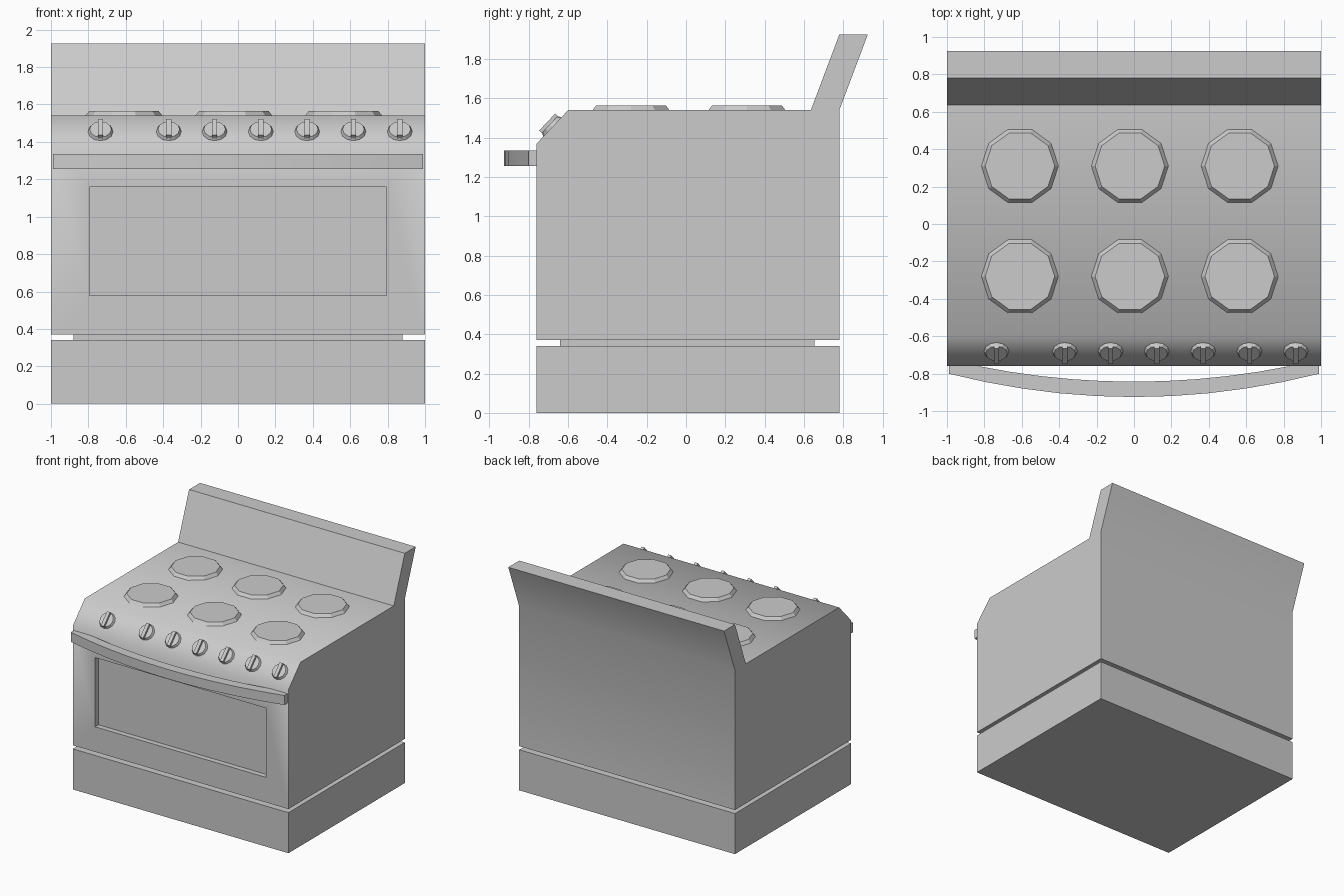
import bpy, bmesh, math
from mathutils import Matrix, Vector

if "Cube" in bpy.data.objects:
    bpy.data.objects.remove(bpy.data.objects["Cube"])


def finish(name, bm, smooth=None):
    bmesh.ops.recalc_face_normals(bm, faces=bm.faces)
    me = bpy.data.meshes.new(name)
    bm.to_mesh(me)
    bm.free()
    ob = bpy.data.objects.new(name, me)
    bpy.context.collection.objects.link(ob)
    if smooth:
        bpy.ops.object.select_all(action='DESELECT')
        bpy.context.view_layer.objects.active = ob
        ob.select_set(True)
        bpy.ops.object.shade_smooth_by_angle(angle=math.radians(smooth))
    return ob


def add_box(bm, lo, hi, frame=Matrix()):
    lo, hi = Vector(lo), Vector(hi)
    m = frame @ Matrix.Translation((lo + hi) / 2) @ Matrix.Diagonal((*(hi - lo), 1))
    bmesh.ops.create_cube(bm, size=1, matrix=m)


def box(name, lo, hi):
    bm = bmesh.new()
    add_box(bm, lo, hi)
    return finish(name, bm)


def extrude(bm, points, vec):
    face = bm.faces.new([bm.verts.new(p) for p in points])
    geom = bmesh.ops.extrude_face_region(bm, geom=[face], use_keep_orig=True)["geom"]
    bmesh.ops.translate(bm, vec=vec, verts=[v for v in geom if isinstance(v, bmesh.types.BMVert)])
    bmesh.ops.recalc_face_normals(bm, faces=bm.faces)


# plinth drawer and recessed gap above it
box("base_drawer", (-1, -0.76, 0), (1, 0.78, 0.34))
box("recessed_neck", (-0.88, -0.64, 0.33), (0.88, 0.655, 0.38))

# oven body with chamfered front and leaning backsplash, from a side profile
profile = [(-0.76, 0.37), (-0.76, 1.37), (-0.6, 1.54), (0.635, 1.54),
           (0.78, 1.925), (0.925, 1.925), (0.78, 1.54), (0.78, 0.37)]
bm = bmesh.new()
extrude(bm, [(-1, y, z) for y, z in profile], (2, 0, 0))

# oven window recess in the front face
front = next(f for f in bm.faces if all(abs(v.co.y + 0.76) < 1e-4 for v in f.verts))
bmesh.ops.inset_individual(bm, faces=[front], thickness=0.1)
for v in front.verts:
    v.co.x = math.copysign(0.793, v.co.x)
    v.co.z = 1.16 if v.co.z > 0.87 else 0.58
bmesh.ops.inset_individual(bm, faces=[front], thickness=0)
for v in front.verts:
    v.co.y = -0.715
finish("oven_body", bm, 50)

# bowed door handle
n = 10
outer = [(x, -0.925 + 0.127 * x * x) for x in (-0.99 + 1.98 * i / n for i in range(n + 1))]
inner = [(x, -0.843 + 0.12 * x * x) for x in (0.83 - 1.66 * i / n for i in range(n + 1))]
bm = bmesh.new()
outline = outer + [(0.99, -0.755)] + inner + [(-0.99, -0.755)]
extrude(bm, [(x, y, 1.255) for x, y in outline], (0, 0, 0.08))
finish("door_handle", bm, 30)

# six ten-sided burners
for row, y in (("front", -0.28), ("back", 0.31)):
    for col, x in (("left", -0.61), ("middle", -0.022), ("right", 0.565)):
        bm = bmesh.new()
        ring = [Vector((x + 0.21 * math.cos(a), y + 0.21 * math.sin(a), 1.535))
                for a in (math.tau * i / 10 for i in range(10))]
        extrude(bm, ring, (0, 0, 0.03))
        for v in bm.verts:
            if v.co.z > 1.55:
                v.co.x = x + (v.co.x - x) * 0.885
                v.co.y = y + (v.co.y - y) * 0.885
        finish(f"burner_{row}_{col}", bm)

# control knobs on the chamfer: dial plus grip bar
tilt = Matrix.Rotation(math.atan2(0.17, 0.16), 4, 'X')
for i, x in enumerate((-0.735, -0.37, -0.125, 0.122, 0.37, 0.617, 0.865)):
    frame = Matrix.Translation((x, -0.68, 1.455)) @ tilt
    bm = bmesh.new()
    bmesh.ops.create_cone(bm, cap_ends=True, segments=12, radius1=0.068, radius2=0.058,
                          depth=0.02, matrix=frame @ Matrix.Translation((0, 0, 0.008)))
    add_box(bm, (-0.014, -0.06, 0), (0.014, 0.06, 0.036), frame)
    finish(f"control_knob_{i + 1}", bm)
